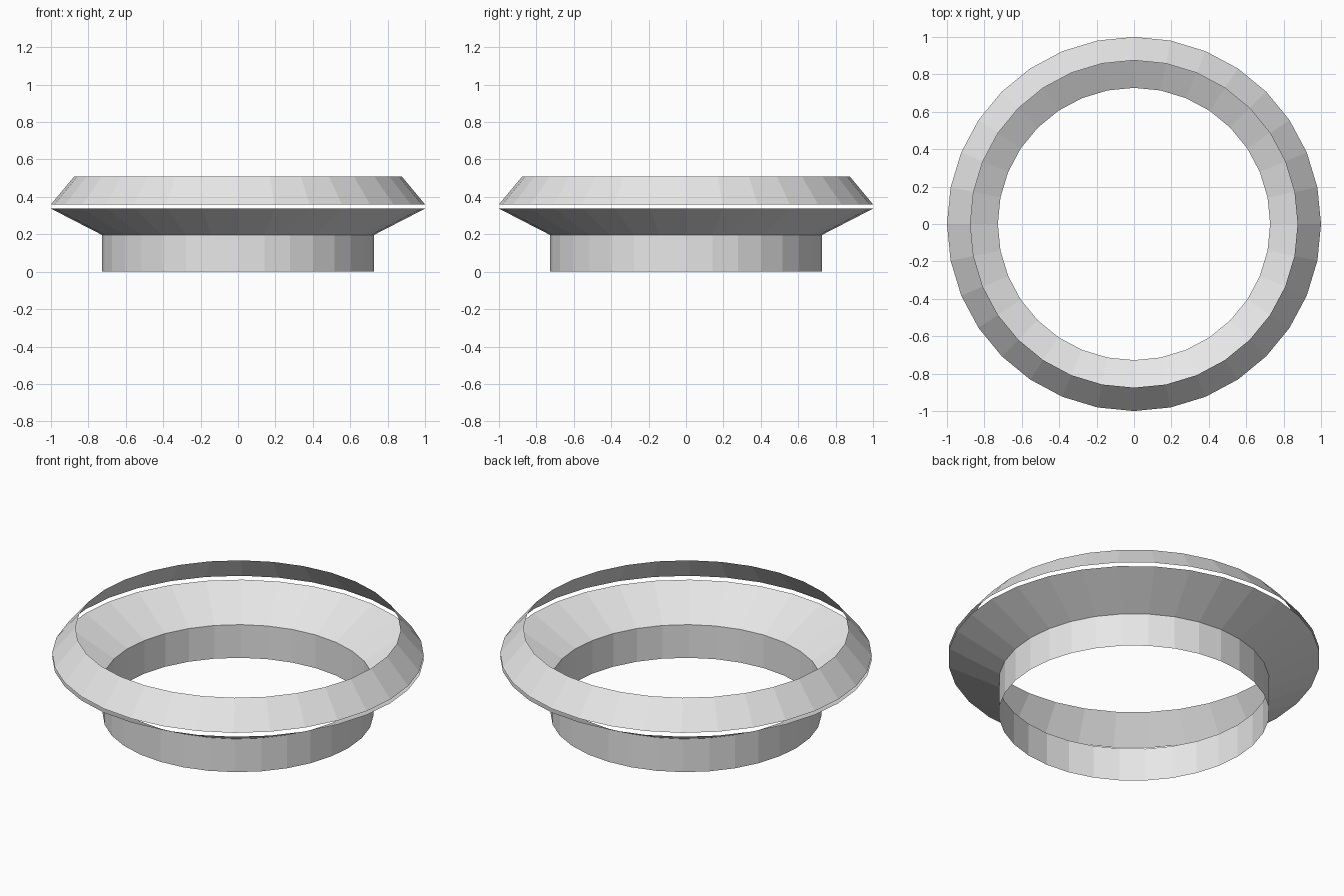
import bpy, bmesh, math

if "Cube" in bpy.data.objects:
    bpy.data.objects.remove(bpy.data.objects["Cube"])

SIDES = 32

# One plain grey material
grey = bpy.data.materials.new("light_grey")
grey.diffuse_color = (0.8, 0.8, 0.8, 1)
grey.use_nodes = True
grey.node_tree.nodes["Principled BSDF"].inputs["Base Color"].default_value = grey.diffuse_color


def ring_shell(name, profile):
    """Revolve an open (radius, z) profile into a thin flat-shaded shell."""
    bm = bmesh.new()
    loops = []
    for r, z in profile:
        loops.append([bm.verts.new((r * math.cos(2 * math.pi * i / SIDES),
                                    r * math.sin(2 * math.pi * i / SIDES), z))
                      for i in range(SIDES)])
    for low, high in zip(loops, loops[1:]):
        for i in range(SIDES):
            j = (i + 1) % SIDES
            bm.faces.new((low[i], low[j], high[j], high[i]))
    mesh = bpy.data.meshes.new(name)
    bm.to_mesh(mesh)
    bm.free()
    mesh.materials.append(grey)
    obj = bpy.data.objects.new(name, mesh)
    bpy.context.collection.objects.link(obj)
    return obj


# Straight collar opening into a flared cone
ring_shell("collar_and_flare", [(0.728, 0.0), (0.728, 0.197), (1.0, 0.337)])

# Separate sloped rim, floating just above the flare
ring_shell("upper_rim", [(1.0, 0.36), (0.875, 0.51)])
